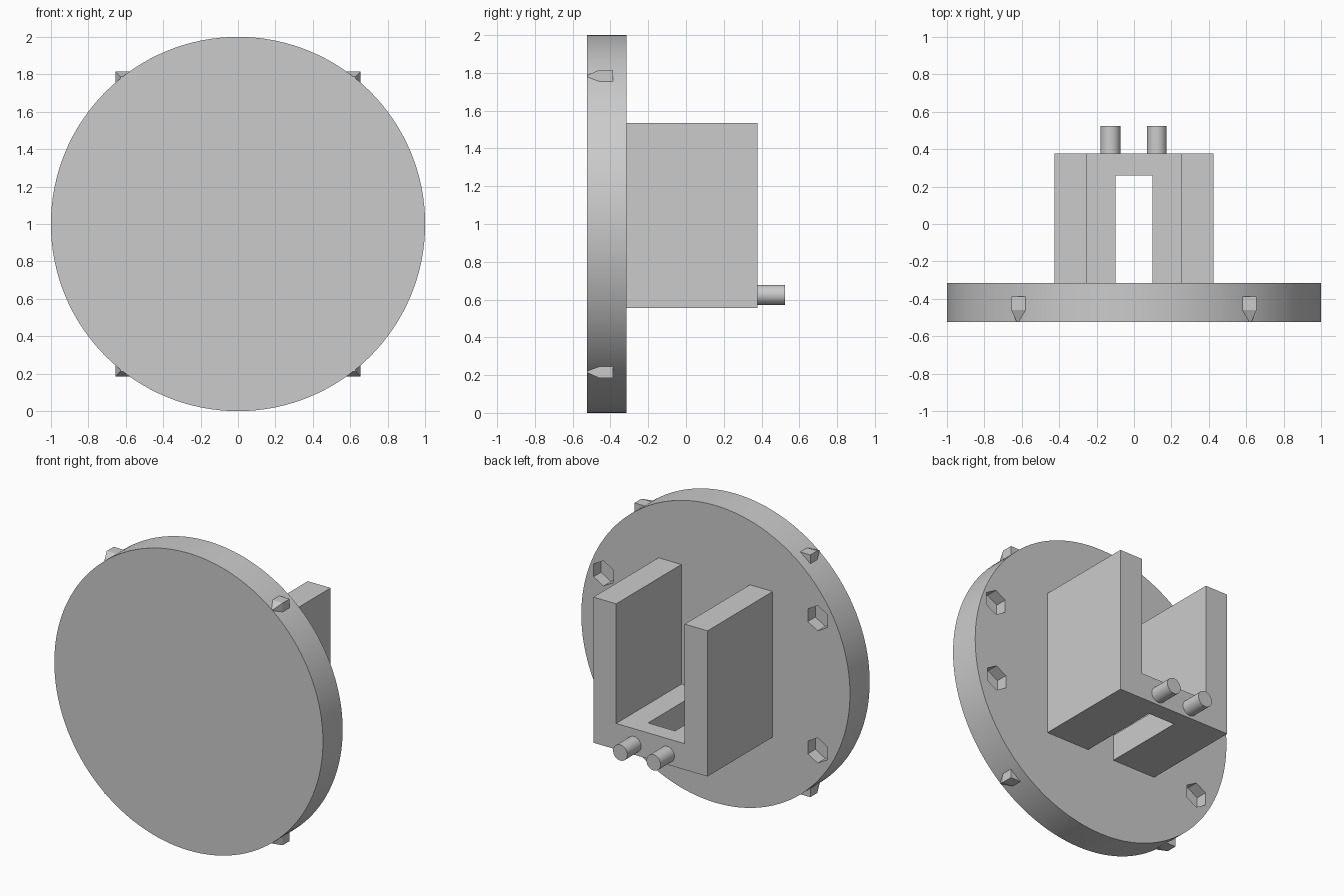
import bpy, bmesh, math
from mathutils import Matrix, Vector

if "Cube" in bpy.data.objects:
    bpy.data.objects.remove(bpy.data.objects["Cube"], do_unlink=True)

grey = bpy.data.materials.new("plain_grey")
grey.use_nodes = True
colour = (0.6, 0.6, 0.6, 1)
grey.diffuse_color = colour
grey.node_tree.nodes["Principled BSDF"].inputs["Base Color"].default_value = colour


def finish(name, bm):
    bmesh.ops.recalc_face_normals(bm, faces=bm.faces)
    mesh = bpy.data.meshes.new(name)
    bm.to_mesh(mesh)
    bm.free()
    mesh.materials.append(grey)
    obj = bpy.data.objects.new(name, mesh)
    bpy.context.collection.objects.link(obj)
    return obj


def cylinder(name, x, z, radius, y0, y1, sides):
    """Cylinder or prism along y."""
    bm = bmesh.new()
    place = Matrix.Translation((x, (y0 + y1) / 2, z)) @ Matrix.Rotation(math.pi / 2, 4, "X")
    bmesh.ops.create_cone(bm, cap_ends=True, segments=sides, radius1=radius,
                          radius2=radius, depth=y1 - y0, matrix=place)
    return finish(name, bm)


def smooth(obj):
    bpy.ops.object.select_all(action="DESELECT")
    obj.select_set(True)
    bpy.context.view_layer.objects.active = obj
    bpy.ops.object.shade_smooth_by_angle(angle=math.radians(30))


def cut(obj, cutter):
    mod = obj.modifiers.new("cut", "BOOLEAN")
    mod.operation = "DIFFERENCE"
    mod.solver = "EXACT"
    mod.object = cutter
    bpy.context.view_layer.objects.active = obj
    bpy.ops.object.modifier_apply(modifier=mod.name)
    bpy.data.objects.remove(cutter, do_unlink=True)


FRONT, BACK, END = -0.525, -0.315, 0.378

# Round plate with hexagonal sockets in its back
plate = cylinder("round_plate", 0, 1, 1, FRONT, BACK, 128)
for x, z in ((0.835, 1.32), (0.83, 0.79), (-0.76, 1.445), (-0.76, 0.555)):
    socket = cylinder("socket_cutter", x, z, 0.085, BACK - 0.08, BACK + 0.05, 6)
    socket.hide_render = True
    cut(plate, socket)
smooth(plate)

# U-shaped bracket, extruded from its profile
bm = bmesh.new()
half = [(0.425, 0.555), (0.425, 1.535), (0.255, 1.535), (0.255, 0.73)]
profile = half + [(-x, z) for x, z in reversed(half)]
face = bm.faces.new([bm.verts.new((x, BACK, z)) for x, z in profile])
new = bmesh.ops.extrude_face_region(bm, geom=[face])["geom"]
bmesh.ops.translate(bm, vec=(0, END - BACK, 0),
                    verts=[v for v in new if isinstance(v, bmesh.types.BMVert)])
bracket = finish("u_bracket", bm)

# Opening through the bracket floor, reaching the plate
bm = bmesh.new()
bmesh.ops.create_cube(bm, size=1, matrix=Matrix.Translation((0, -0.07, 0.64))
                      @ Matrix.Diagonal((0.2, 0.66, 0.4, 1)))
opening = finish("opening_cutter", bm)
opening.hide_render = True
cut(bracket, opening)

# Two round pins on the bracket end
for side, x in (("left", 0.122), ("right", -0.126)):
    smooth(cylinder(side + "_pin", x, 0.625, 0.053, END - 0.01, 0.525, 32))

# Four rim lugs, square with tapered fronts
for sx in (-1, 1):
    for sz in (-1, 1):
        bm = bmesh.new()
        centre = Vector((sx * 0.595, 0, 1 + sz * 0.755))
        rings = []
        for y, r in ((-0.387, 0.06), (-0.46, 0.06), (FRONT + 0.001, 0.032)):
            rings.append([bm.verts.new(centre + Vector((a * r, y, b * r)))
                          for a, b in ((-1, -1), (1, -1), (1, 1), (-1, 1))])
        for lower, upper in zip(rings, rings[1:]):
            for i in range(4):
                j = (i + 1) % 4
                bm.faces.new((lower[i], lower[j], upper[j], upper[i]))
        bm.faces.new(rings[0])
        bm.faces.new(rings[-1])
        finish(("upper" if sz > 0 else "lower") + ("_left" if sx > 0 else "_right") + "_lug", bm)
